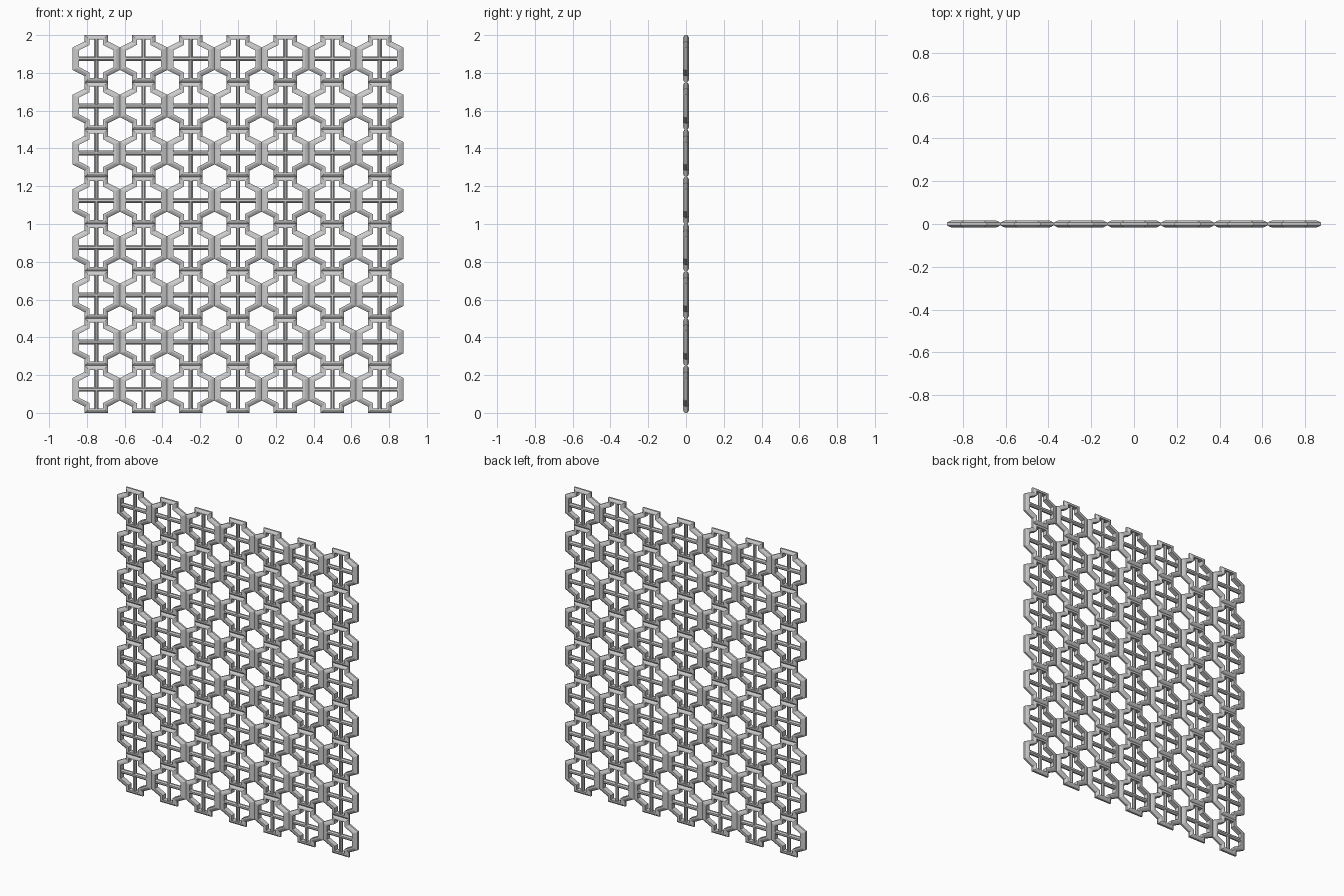
import bpy, bmesh
from math import pi
from mathutils import Matrix

if "Cube" in bpy.data.objects:
    bpy.data.objects.remove(bpy.data.objects["Cube"])

COLS, ROWS, PITCH = 7, 8, 0.25
X0, Z0 = -0.75, 0.125


def mirrored(quarter):
    """Quarter outline (top to side) -> full closed outline."""
    half = quarter + [(x, -z) for x, z in reversed(quarter)]
    return half + [(-x, -z) for x, z in half]


# Outer and inner outlines of one cell frame
OUTER = mirrored([(0.062, 0.125), (0.062, 0.092), (0.125, 0.060)])
INNER = mirrored([(0.036, 0.103), (0.036, 0.073), (0.092, 0.044)])
# Frame section: (blend from outer to inner, half depth), bevelled rim
SECTION = [(0.0, 0.006), (0.3, 0.012), (0.65, 0.0165), (1.0, 0.0165)]


def finish(bm, name):
    bmesh.ops.recalc_face_normals(bm, faces=bm.faces)
    mesh = bpy.data.meshes.new(name)
    bm.to_mesh(mesh)
    bm.free()
    ob = bpy.data.objects.new(name, mesh)
    bpy.context.collection.objects.link(ob)
    ob.location = (X0, 0, Z0)
    # Repeat the cell over the whole panel
    for label, count, step in (("columns", COLS, (PITCH, 0, 0)),
                               ("rows", ROWS, (0, 0, PITCH))):
        mod = ob.modifiers.new(label, 'ARRAY')
        mod.count = count
        mod.use_relative_offset = False
        mod.use_constant_offset = True
        mod.constant_offset_displace = step
    return ob


def build_frame():
    bm = bmesh.new()
    path = [(t, -d) for t, d in SECTION] + [(t, d) for t, d in reversed(SECTION)]
    loops = []
    for t, y in path:
        loops.append([bm.verts.new((a[0] + (b[0] - a[0]) * t, y, a[1] + (b[1] - a[1]) * t))
                      for a, b in zip(OUTER, INNER)])
    n = len(OUTER)
    for k, loop in enumerate(loops):
        nxt = loops[(k + 1) % len(loops)]
        for i in range(n):
            j = (i + 1) % n
            bm.faces.new((loop[i], loop[j], nxt[j], nxt[i]))
    return finish(bm, "cell_frame")


def build_bar(name, radius, length, rotation):
    bm = bmesh.new()
    turn = rotation @ Matrix.Rotation(pi / 8, 4, 'Z')
    bmesh.ops.create_cone(bm, cap_ends=True, segments=8, radius1=radius,
                          radius2=radius, depth=length, matrix=turn)
    return finish(bm, name)


build_frame()
# Crossing bars inside every cell
build_bar("vertical_bar", 0.012, 0.212, Matrix.Identity(4))
build_bar("horizontal_bar", 0.014, 0.19, Matrix.Rotation(pi / 2, 4, 'Y'))
